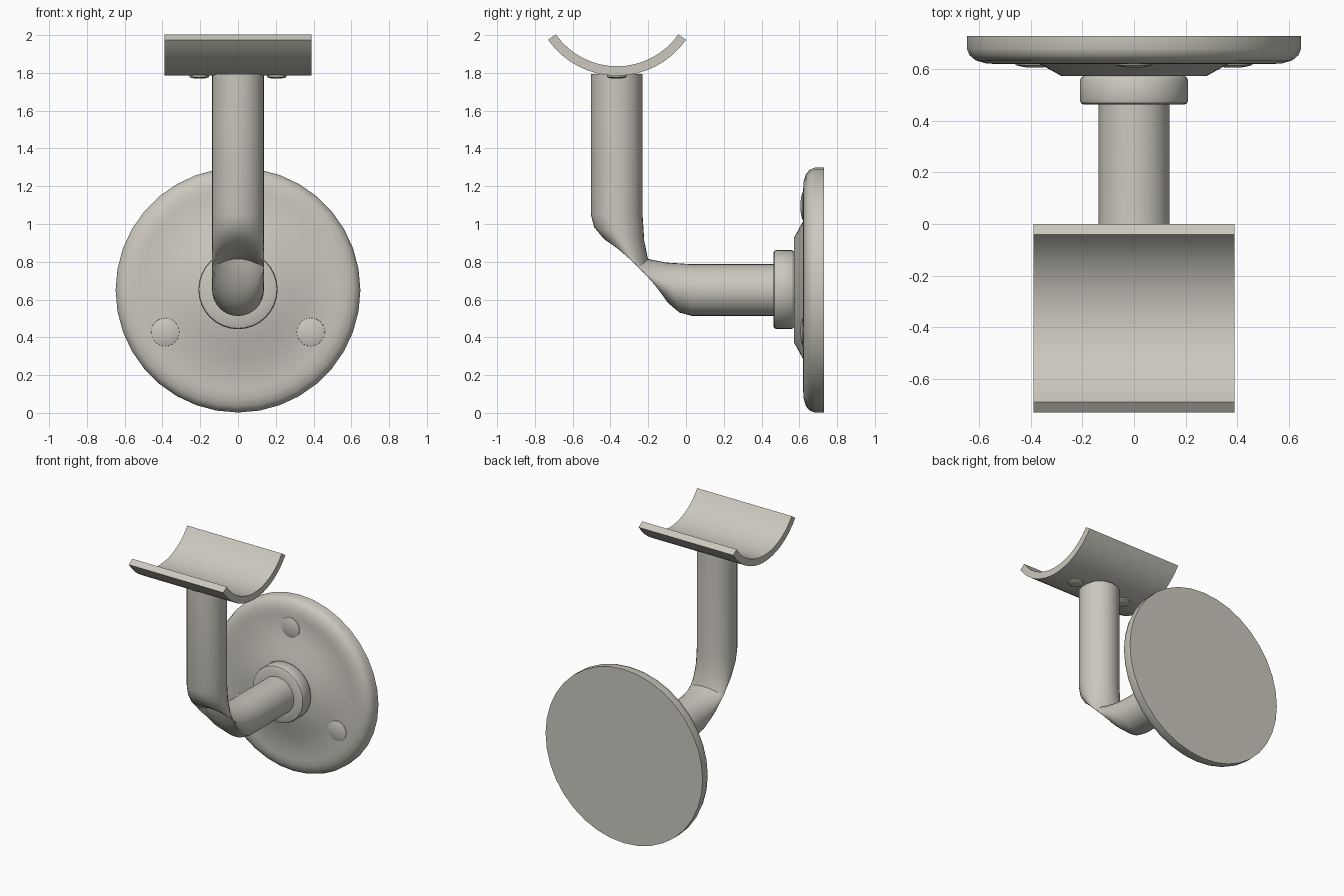
import bpy, bmesh, math
from mathutils import Vector, Matrix

if "Cube" in bpy.data.objects:
    bpy.data.objects.remove(bpy.data.objects["Cube"])

metal = bpy.data.materials.new("satin nickel")
metal.diffuse_color = (0.60, 0.575, 0.515, 1)
metal.use_nodes = True
metal.node_tree.nodes["Principled BSDF"].inputs["Base Color"].default_value = metal.diffuse_color


def finish(bm, name, angle=40):
    bmesh.ops.remove_doubles(bm, verts=bm.verts, dist=1e-5)
    bmesh.ops.recalc_face_normals(bm, faces=bm.faces)
    me = bpy.data.meshes.new(name)
    bm.to_mesh(me)
    bm.free()
    me.materials.append(metal)
    me.shade_smooth()
    me.set_sharp_from_angle(angle=math.radians(angle))
    ob = bpy.data.objects.new(name, me)
    bpy.context.collection.objects.link(ob)
    return ob


def skin(bm, rings):
    """Join consecutive closed rings of points and cap both ends."""
    vs = [[bm.verts.new(p) for p in r] for r in rings]
    n = len(vs[0])
    for a, b in zip(vs, vs[1:]):
        for i in range(n):
            j = (i + 1) % n
            bm.faces.new((a[i], a[j], b[j], b[i]))
    bm.faces.new(vs[0])
    bm.faces.new(vs[-1])


def lathe(name, profile, centre, sides=32, down=False):
    """Revolve (axial, radius) points about y, or about z when down is set."""
    rings = []
    for a, r in profile:
        ring = []
        for i in range(sides):
            t = 2 * math.pi * i / sides
            c, s = r * math.cos(t), r * math.sin(t)
            ring.append(Vector(centre) + Vector((c, s, a) if down else (c, a, s)))
        rings.append(ring)
    bm = bmesh.new()
    skin(bm, rings)
    return finish(bm, name)


ZC, YP = 0.65, -0.367          # wall plate height, upright position

# Wall plate with rounded rim and raised conical middle
lathe("wall_plate", [(0.73, 0.648), (0.68, 0.648), (0.655, 0.638), (0.635, 0.615),
                     (0.623, 0.575), (0.62, 0.53), (0.62, 0.365), (0.573, 0.28)],
      (0, 0, ZC), 36)

# Collar around the arm
lathe("collar", [(0.575, 0.195), (0.569, 0.203), (0.558, 0.21), (0.48, 0.21),
                 (0.469, 0.206), (0.463, 0.195), (0.463, 0.12)], (0, 0, ZC + 0.003), 32)

# Bent arm
path = [((YP, 1.795), 0)]
R = 0.4
for k in range(7):
    t = math.radians(15 * k)
    path.append(((YP + R - R * math.cos(t), ZC + R - R * math.sin(t)), t))
path.append(((0.58, ZC), math.pi / 2))
rings = []
for (y, z), t in path:
    ring = []
    for i in range(32):
        a = 2 * math.pi * i / 32
        u, w = 0.137 * math.cos(a), 0.137 * math.sin(a)
        ring.append((u, y + w * math.cos(t), z + w * -math.sin(t)))
    rings.append(ring)
bm = bmesh.new()
skin(bm, rings)
finish(bm, "bent_arm")

# Curved rail saddle
outer, inner, zs, half, n = 0.446, 0.396, 2.231, 55, 16
rings = []
for i in range(n + 1):
    t = math.radians(-half + 2 * half * i / n)
    rings.append([(x, -0.365 + r * math.sin(t), zs - r * math.cos(t))
                  for x, r in ((-0.39, outer), (0.39, outer), (0.39, inner), (-0.39, inner))])
bm = bmesh.new()
skin(bm, rings)
finish(bm, "rail_saddle")

# Wall screws: three low domes
for k, deg in enumerate((90, 210, 330)):
    t = math.radians(deg)
    lathe(f"wall_screw_{k + 1}",
          [(0.625, 0.076), (0.617, 0.074), (0.611, 0.055), (0.607, 0.03), (0.606, 0.004)],
          (0.445 * math.cos(t), 0, ZC + 0.445 * math.sin(t)), 24)

# Saddle screws under the rail support
for side in (-1, 1):
    lathe("saddle_screw_" + ("left" if side < 0 else "right"),
          [(1.80, 0.052), (1.779, 0.052), (1.773, 0.042), (1.77, 0.02), (1.77, 0.004)],
          (side * 0.205, YP, 0), 24, down=True)
